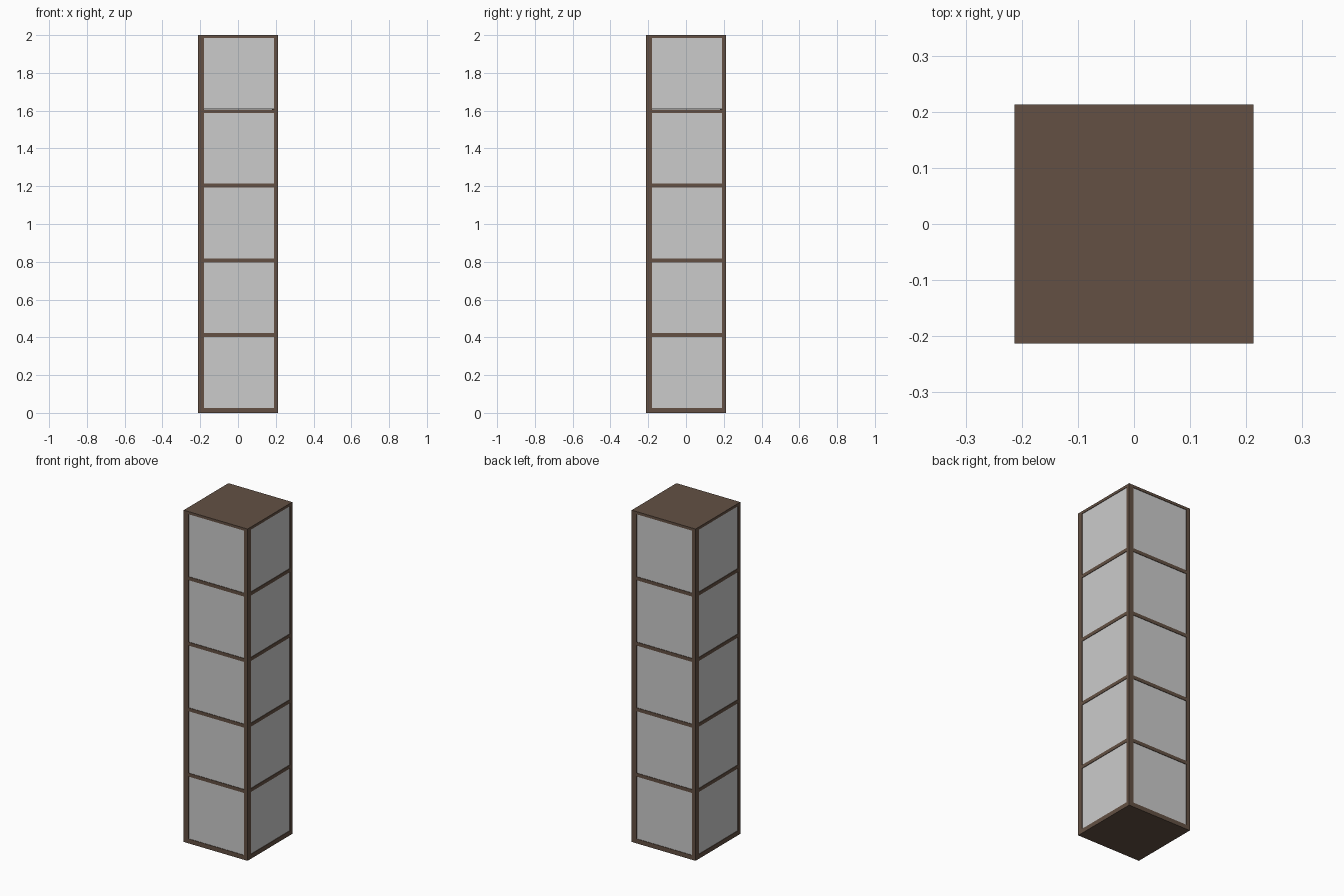
import bpy
from mathutils import Matrix
from math import pi

if "Cube" in bpy.data.objects:
    bpy.data.objects.remove(bpy.data.objects["Cube"])

W = 0.213            # half width of the whole column
T = 0.013            # thickness of each wall frame
Z0, Z1 = 0.006, 1.994


def material(name, rgb):
    m = bpy.data.materials.new(name)
    m.diffuse_color = (*rgb, 1)
    m.use_nodes = True
    m.node_tree.nodes["Principled BSDF"].inputs["Base Color"].default_value = m.diffuse_color
    return m


wood = material("dark_wood", (0.125, 0.081, 0.057))
paper = material("grey_paper", (0.6, 0.6, 0.6))


def box(name, lo, hi, mat, turn=0):
    """Axis-aligned box turned about z by quarter turns."""
    bpy.ops.mesh.primitive_cube_add(size=1)
    ob = bpy.context.object
    ob.name = name
    size = [b - a for a, b in zip(lo, hi)]
    mid = [(a + b) / 2 for a, b in zip(lo, hi)]
    ob.data.transform(Matrix.Rotation(turn * pi / 2, 4, 'Z')
                      @ Matrix.Translation(mid)
                      @ Matrix.Diagonal((*size, 1)))
    ob.data.materials.append(mat)
    return ob


# Top and bottom boards
box("bottom_board", (-W, -W, 0), (W, W, Z0), wood)
box("top_board", (-W, -W, Z1), (W, W, 2), wood)

# Four framed walls, overlapping pinwheel fashion at the corners
left, right = -W + T, W
inner_l, inner_r = -0.181, 0.19
outer, inner = -W, -W + T
bars = [(Z0, 0.027)] + [(z - 0.0105, z + 0.0105) for z in
                        (0.413, 0.807, 1.203, 1.597)] + [(1.984, Z1)]
for k, side in enumerate(("front", "right", "back", "left")):
    # Upright posts
    box(side + "_post_a", (left, outer, Z0), (inner_l, inner, Z1), wood, k)
    box(side + "_post_b", (inner_r, outer, Z0), (right, inner, Z1), wood, k)
    # Cross bars
    for i, (a, b) in enumerate(bars):
        box(f"{side}_bar_{i}", (inner_l, outer, a), (inner_r, inner, b), wood, k)
    # Paper panes set slightly behind the bars
    for i in range(5):
        box(f"{side}_pane_{i}", (inner_l, outer + 0.003, bars[i][1]),
            (inner_r, inner - 0.002, bars[i + 1][0]), paper, k)
